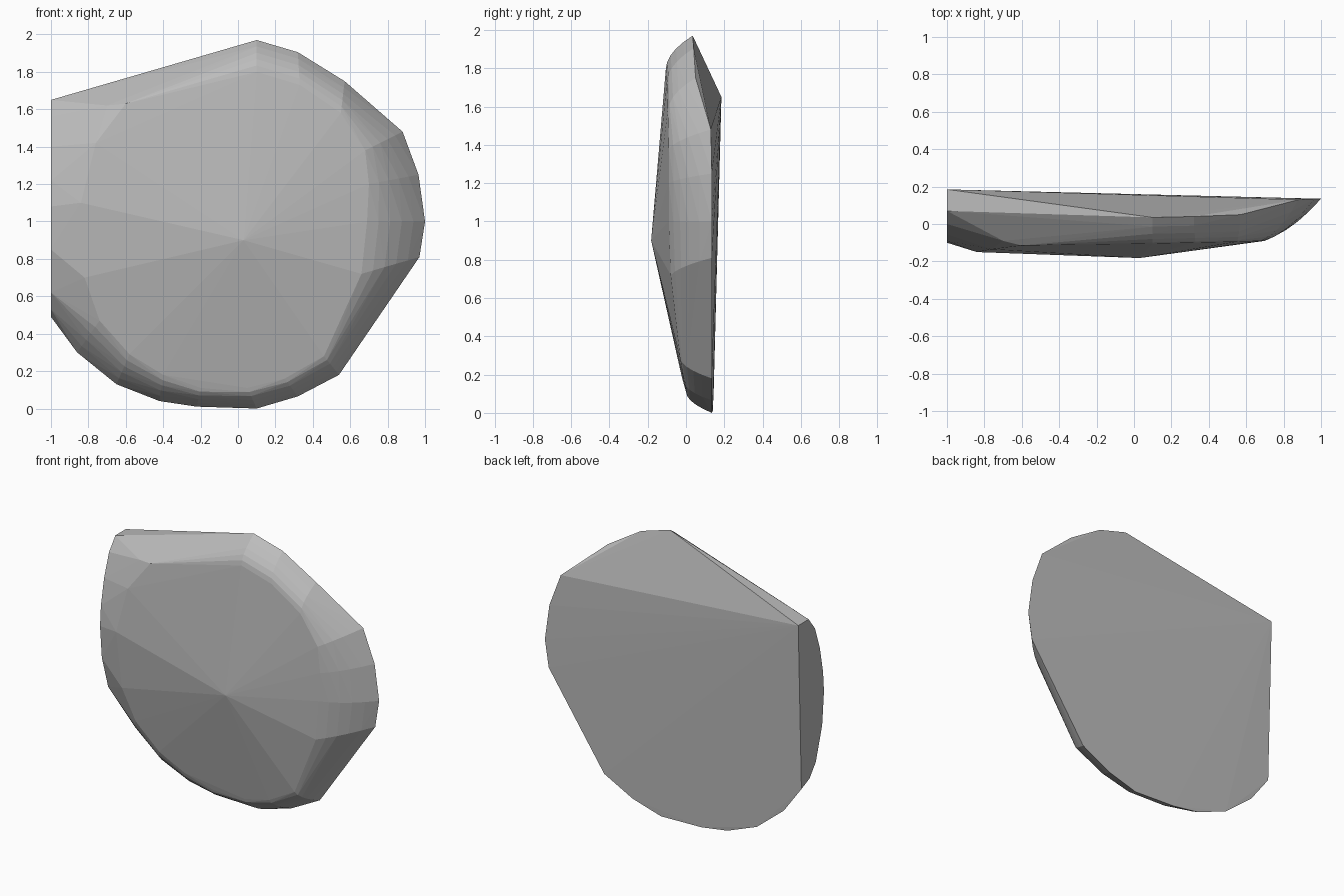
import bpy, bmesh
from mathutils import Vector

# rim (x, y, z) paired with front plateau ring (x, y, z), clockwise from the top
PAIRS = [
    ((0.10, 0.035, 1.97), (0.10, -0.105, 1.80)),
    ((0.32, 0.04, 1.905), (0.33, -0.10, 1.73)),
    ((0.57, 0.05, 1.75), (0.55, -0.095, 1.58)),
    ((0.88, 0.13, 1.48), (0.68, -0.09, 1.38)),
    ((0.965, 0.135, 1.25), (0.70, -0.09, 1.20)),
    ((1.00, 0.135, 1.00), (0.69, -0.09, 1.00)),
    ((0.97, 0.135, 0.81), (0.66, -0.08, 0.72)),
    ((0.54, 0.135, 0.18), (0.46, -0.03, 0.28)),
    ((0.32, 0.135, 0.065), (0.25, -0.01, 0.16)),
    ((0.10, 0.135, 0.0), (0.05, 0.0, 0.11)),
    ((-0.22, 0.14, 0.01), (-0.20, 0.0, 0.11)),
    ((-0.42, 0.14, 0.04), (-0.40, -0.02, 0.18)),
    ((-0.65, 0.145, 0.13), (-0.58, -0.045, 0.29)),
    ((-0.86, 0.145, 0.30), (-0.74, -0.075, 0.47)),
]
# points on the flat left side and the upper left shoulder
LEFT = [
    (-1, 0.185, 1.65), (-1, 0.07, 1.65), (-1, 0.0, 1.56), (-1, -0.055, 1.40),
    (-1, -0.09, 1.22), (-1, -0.10, 1.08), (-1, -0.08, 0.85), (-1, -0.01, 0.62),
    (-1, 0.06, 0.53), (-1, 0.15, 0.49),
    (-0.60, -0.115, 1.63), (-0.76, -0.135, 1.42), (-0.84, -0.15, 1.10),
    (-0.82, -0.115, 0.70), (-0.70, -0.09, 1.62),
]
APEX = (0.03, -0.182, 0.90)

# rounded bevel between rim and plateau, bulging forward
points = [Vector(APEX)] + [Vector(p) for p in LEFT]
for rim, ring in PAIRS:
    a, b = Vector(rim), Vector(ring)
    for i in range(6):
        t = i / 5
        p = a.lerp(b, t)
        p.y -= 0.13 * t * (1 - t)
        points.append(p)

# the stone is the convex hull of those rings
bm = bmesh.new()
verts = [bm.verts.new(p) for p in points]
res = bmesh.ops.convex_hull(bm, input=verts)
loose = [v for v in bm.verts if not v.link_faces]
bmesh.ops.delete(bm, geom=loose, context='VERTS')
bmesh.ops.recalc_face_normals(bm, faces=bm.faces)
mesh = bpy.data.meshes.new("flat_stone")
bm.to_mesh(mesh)
bm.free()

stone = bpy.data.objects.new("flat_stone", mesh)
bpy.context.collection.objects.link(stone)

grey = bpy.data.materials.new("stone grey")
grey.diffuse_color = (0.5, 0.5, 0.5, 1)
mesh.materials.append(grey)
